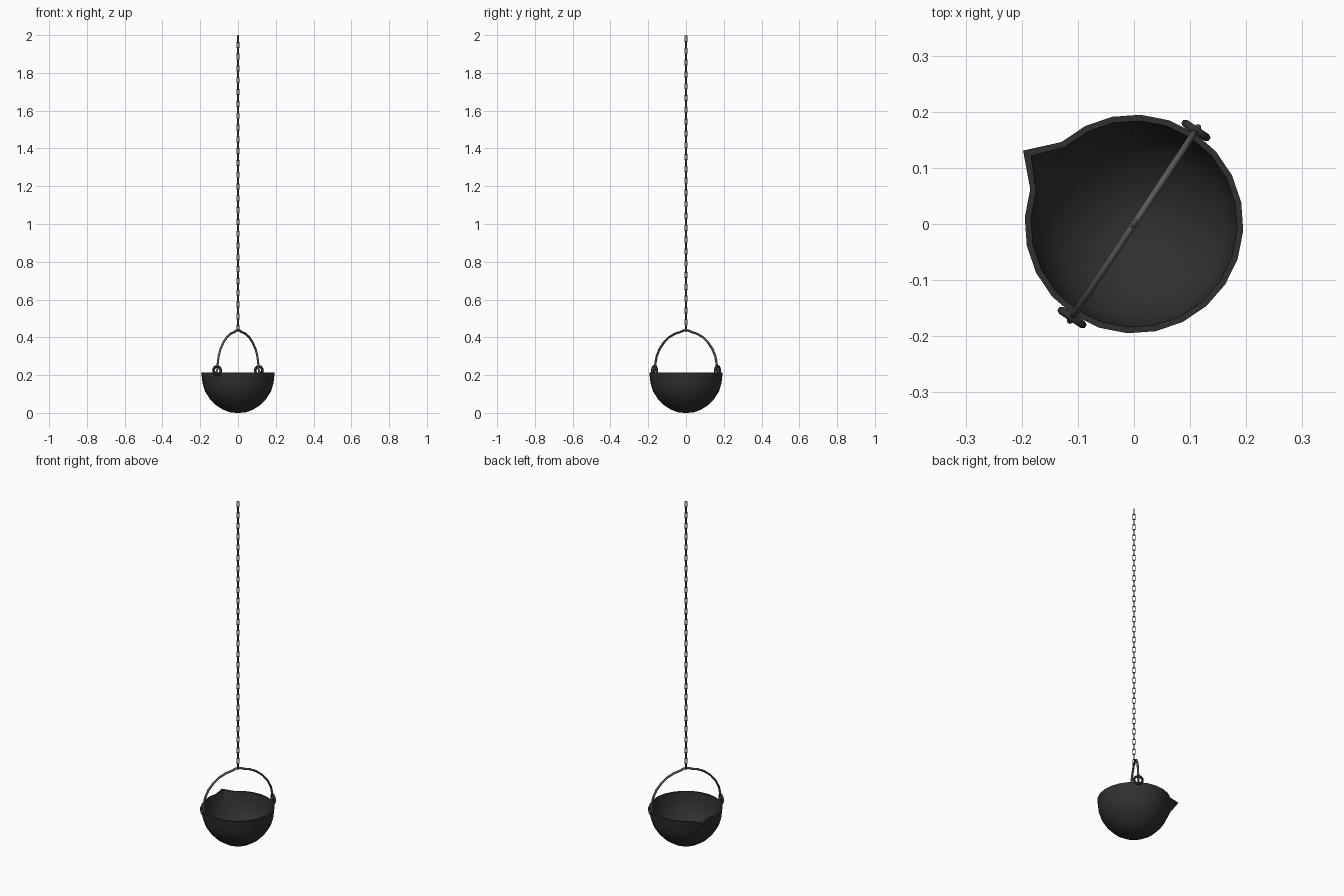
import bpy, bmesh, math
from mathutils import Vector

if "Cube" in bpy.data.objects:
    bpy.data.objects.remove(bpy.data.objects["Cube"])

HANDLE = math.radians(56.5)      # direction of the bail handle
SPOUT = HANDLE + math.pi / 2     # the pouring lip is square to it
SIDES = 24
U = Vector((math.cos(HANDLE), math.sin(HANDLE), 0))
T = Vector((-U.y, U.x, 0))
Z = Vector((0, 0, 1))


def material(name, rgb):
    m = bpy.data.materials.new(name)
    m.diffuse_color = (*rgb, 1)
    m.use_nodes = True
    m.node_tree.nodes["Principled BSDF"].inputs["Base Color"].default_value = m.diffuse_color
    return m


iron = material("black iron", (0.03, 0.03, 0.03))
steel = material("worn steel", (0.11, 0.10, 0.09))


def finish(ob, angle):
    bpy.ops.object.select_all(action='DESELECT')
    ob.select_set(True)
    bpy.context.view_layer.objects.active = ob
    if ob.type == 'CURVE':
        bpy.ops.object.convert(target='MESH')
    bpy.ops.object.shade_smooth_by_angle(angle=math.radians(angle))


def tubes(name, paths, radius, mat, cyclic, res=1):
    """Round bars swept along one or more point paths."""
    cu = bpy.data.curves.new(name, 'CURVE')
    cu.dimensions = '3D'
    cu.bevel_depth = radius
    cu.bevel_resolution = res
    cu.use_fill_caps = True
    for path in paths:
        sp = cu.splines.new('POLY')
        sp.points.add(len(path) - 1)
        for p, co in zip(sp.points, path):
            p.co = (*co, 1)
        sp.use_cyclic_u = cyclic
    cu.materials.append(mat)
    ob = bpy.data.objects.new(name, cu)
    bpy.context.collection.objects.link(ob)
    finish(ob, 60)


# Bowl: revolved wall (radius, height, spout pull), outside then inside
profile = [(0.04, 0.002, 0), (0.08, 0.017, 0), (0.118, 0.042, 0), (0.15, 0.075, 0),
           (0.174, 0.112, 0), (0.188, 0.155, 0.006), (0.195, 0.215, 0.042),
           (0.184, 0.215, 0.036), (0.178, 0.16, 0), (0.164, 0.117, 0),
           (0.141, 0.082, 0), (0.11, 0.052, 0), (0.074, 0.028, 0), (0.036, 0.014, 0)]
bm = bmesh.new()
rings = []
for r, z, pull in profile:
    ring = []
    for i in range(SIDES):
        a = SPOUT + 2 * math.pi * i / SIDES
        rad = r + (pull if i == 0 else 0)
        ring.append(bm.verts.new((rad * math.cos(a), rad * math.sin(a), z)))
    rings.append(ring)
for a, b in zip(rings, rings[1:]):
    for i in range(SIDES):
        j = (i + 1) % SIDES
        bm.faces.new((a[i], a[j], b[j], b[i]))
for ring, z in ((rings[0], 0), (rings[-1], 0.011)):
    tip = bm.verts.new((0, 0, z))
    for i in range(SIDES):
        bm.faces.new((tip, ring[i], ring[(i + 1) % SIDES]))
bmesh.ops.recalc_face_normals(bm, faces=bm.faces)
me = bpy.data.meshes.new("bowl")
bm.to_mesh(me)
bm.free()
me.materials.append(iron)
bowl = bpy.data.objects.new("bowl", me)
bpy.context.collection.objects.link(bowl)
finish(bowl, 35)

# Ears: rings fixed to the rim on either side
ears = []
for s in (1, -1):
    c = U * (0.2 * s) + Z * 0.224
    ears.append([c + T * (0.023 * math.cos(k * math.pi / 6)) + Z * (0.023 * math.sin(k * math.pi / 6))
                 for k in range(12)])
tubes("handle_ears", ears, 0.007, iron, True)

# Handle: half profile (radius, height) mirrored, hooked through the ears
half = [(0.207, 0.212), (0.203, 0.222), (0.196, 0.235), (0.194, 0.265), (0.186, 0.3),
        (0.168, 0.338), (0.14, 0.373), (0.105, 0.402), (0.068, 0.42), (0.035, 0.428),
        (0.016, 0.436)]
bail = [(-r, z) for r, z in half] + [(0, 0.439)] + half[::-1]
tubes("handle", [[U * r + Z * z for r, z in bail]], 0.006, steel, False)

# Chain: upright oval links turned a quarter each time
COUNT, BOTTOM, TOP, WIRE = 50, 0.428, 2.0, 0.0026
HALF_W, LENGTH = 0.0065, 0.041
pitch = (TOP - BOTTOM - LENGTH) / (COUNT - 1)
links = []
for n in range(COUNT):
    side = T if n % 2 == 0 else U
    mid = Z * (BOTTOM + LENGTH / 2 + n * pitch)
    straight = LENGTH / 2 - WIRE - HALF_W
    path = []
    for end in (1, -1):
        for k in range(5):
            a = math.pi * k / 4 + (0 if end == 1 else math.pi)
            path.append(mid + side * (HALF_W * math.cos(a)) + Z * (HALF_W * math.sin(a) + end * straight))
    links.append(path)
tubes("chain", links, WIRE, steel, True)
